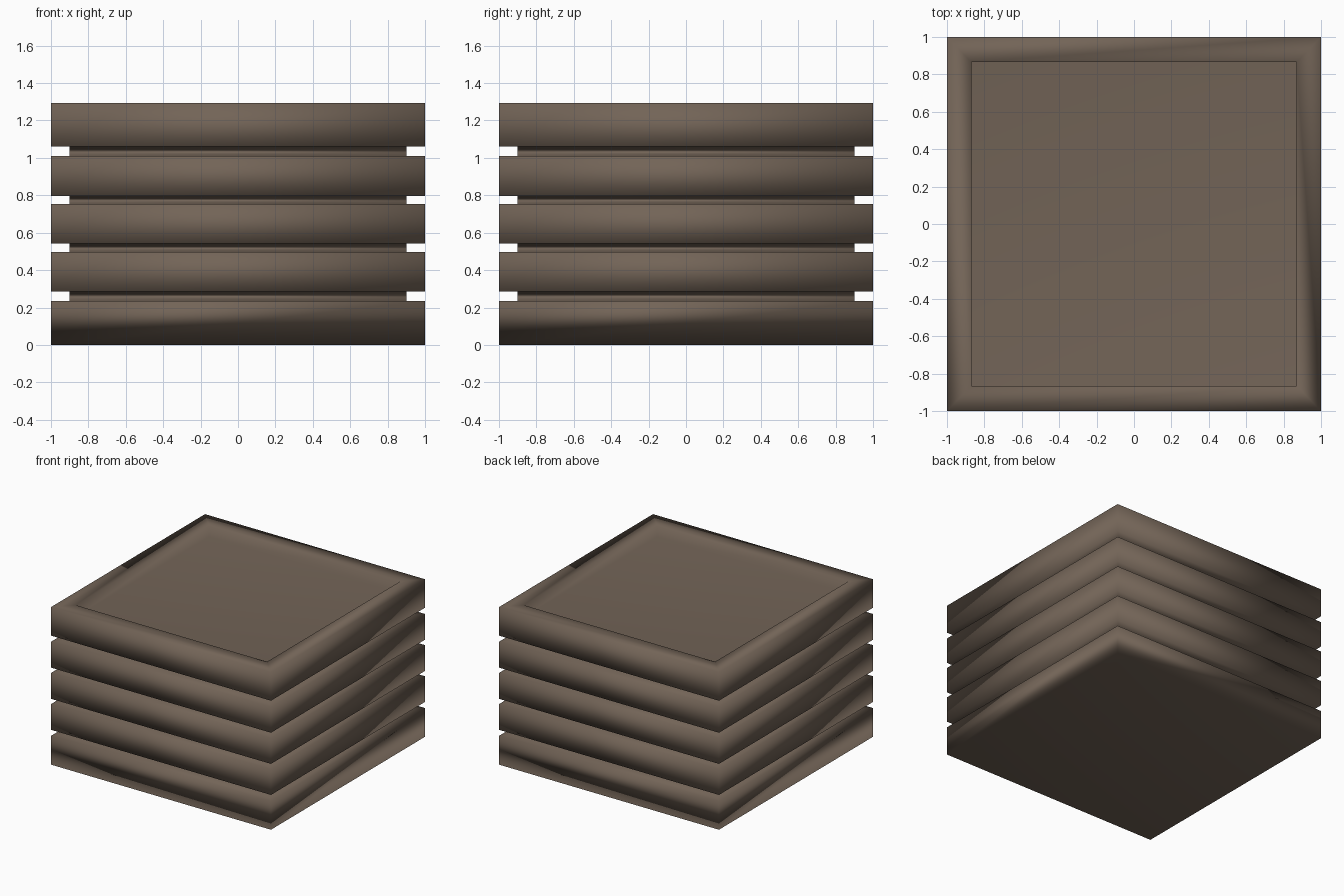
import bpy
import bmesh

if "Cube" in bpy.data.objects:
    bpy.data.objects.remove(bpy.data.objects["Cube"])

brown = bpy.data.materials.new("dark_brown")
brown.diffuse_color = (0.17, 0.127, 0.095, 1)
brown.use_nodes = True
brown.node_tree.nodes["Principled BSDF"].inputs["Base Color"].default_value = brown.diffuse_color


def square_loft(name, profile):
    """Skin square rings given as (half_x, half_y, z) and cap both ends."""
    bm = bmesh.new()
    rings = []
    for hx, hy, z in profile:
        corners = ((-hx, -hy), (hx, -hy), (hx, hy), (-hx, hy))
        rings.append([bm.verts.new((x, y, z)) for x, y in corners])
    for low, high in zip(rings, rings[1:]):
        for i in range(4):
            j = (i + 1) % 4
            bm.faces.new((low[i], low[j], high[j], high[i]))
    bm.faces.new(rings[0][::-1])
    bm.faces.new(rings[-1])
    for f in bm.faces:
        f.smooth = True
    mesh = bpy.data.meshes.new(name)
    bm.to_mesh(mesh)
    bm.free()
    mesh.materials.append(brown)
    obj = bpy.data.objects.new(name, mesh)
    bpy.context.collection.objects.link(obj)
    return obj


# Crate body: five square bands separated by recessed grooves
OUTER, GROOVE, TOP, SINK = 1.0, 0.90, 1.294, 0.10
bands = [(0.0, 0.236), (0.286, 0.497), (0.541, 0.753), (0.797, 1.009), (1.06, TOP)]
profile = []
for k, (z0, z1) in enumerate(bands):
    if k:
        profile.append((GROOVE, GROOVE, z0))
    profile += [(OUTER, OUTER, z0), (OUTER, OUTER, z1)]
    if k < len(bands) - 1:
        profile.append((GROOVE, GROOVE, z1))

# Top rim, inner wall and sunken floor of the shallow tray
profile += [(0.87, 0.865, TOP), (0.87, 0.865, TOP - SINK)]
body = square_loft("crate_body", profile)

# Large flat faces dominate the soft shading
body.modifiers.new("weighted_normals", 'WEIGHTED_NORMAL').mode = 'FACE_AREA'
